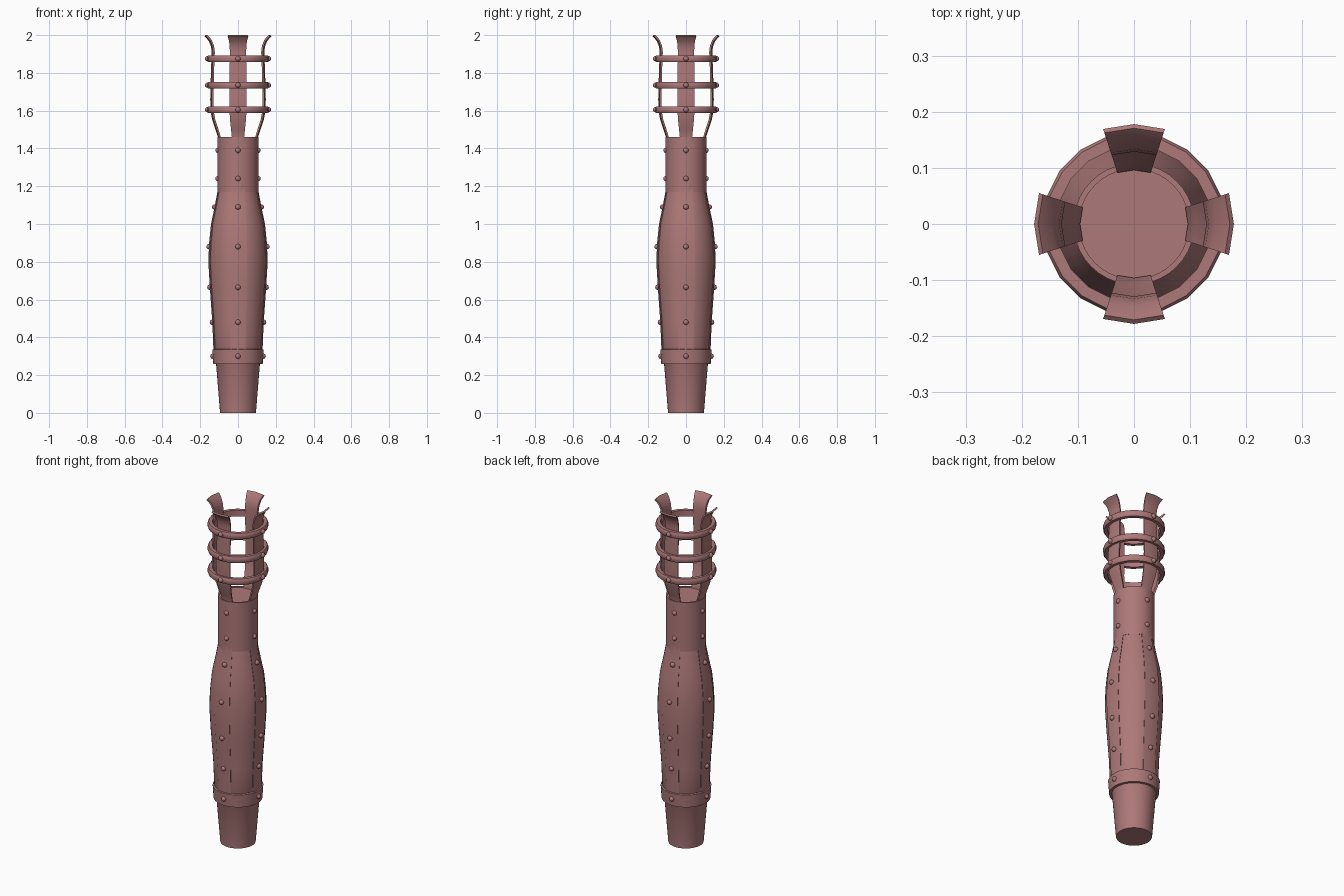
import bpy, bmesh, math
from mathutils import Vector

if "Cube" in bpy.data.objects:
    bpy.data.objects.remove(bpy.data.objects["Cube"])

mat = bpy.data.materials.new("reddish_metal")
mat.diffuse_color = (0.42, 0.19, 0.19, 1)
mat.use_nodes = True
mat.node_tree.nodes["Principled BSDF"].inputs["Base Color"].default_value = mat.diffuse_color


def finish(name, bm, angle=35):
    bmesh.ops.recalc_face_normals(bm, faces=bm.faces)
    me = bpy.data.meshes.new(name)
    bm.to_mesh(me)
    bm.free()
    ob = bpy.data.objects.new(name, me)
    bpy.context.collection.objects.link(ob)
    me.materials.append(mat)
    bpy.ops.object.select_all(action='DESELECT')
    ob.select_set(True)
    bpy.context.view_layer.objects.active = ob
    bpy.ops.object.shade_smooth_by_angle(angle=math.radians(angle))
    return ob


def lathe(name, profile, sides, closed=False):
    # closed: profile is a loop (ring); otherwise both ends are capped
    bm = bmesh.new()
    rows = [[bm.verts.new((r * math.cos(2 * math.pi * i / sides),
                           r * math.sin(2 * math.pi * i / sides), z))
             for i in range(sides)] for r, z in profile]
    pairs = list(zip(rows, rows[1:]))
    if closed:
        pairs.append((rows[-1], rows[0]))
    else:
        bm.faces.new(rows[0])
        bm.faces.new(rows[-1])
    for a, b in pairs:
        for i in range(sides):
            j = (i + 1) % sides
            bm.faces.new((a[i], a[j], b[j], b[i]))
    return finish(name, bm)


# Outer radius of the straps by height, from lower collar to flared tips
strap = [(.128, .28), (.136, .48), (.149, .66), (.157, .80), (.153, .90),
         (.143, 1.0), (.124, 1.09), (.109, 1.17), (.106, 1.25), (.106, 1.46),
         (.119, 1.50), (.136, 1.55), (.146, 1.60), (.147, 1.66), (.145, 1.75),
         (.142, 1.84), (.139, 1.91), (.143, 1.94), (.155, 1.97), (.178, 1.994)]


def radius_at(z):
    for (r0, z0), (r1, z1) in zip(strap, strap[1:]):
        if z0 <= z <= z1:
            return r0 + (r1 - r0) * (z - z0) / (z1 - z0)


# Handle core
body = [(.095, 0), (.116, .26)] + [(r - .003, z) for r, z in strap[:8]] + [(.1, 1.2), (.1, 1.455)]
lathe("handle", body, 40)

# Collars
lathe("lower_collar", [(.11, .26), (.131, .26), (.136, .335), (.12, .34)], 40, True)
lathe("upper_collar", [(.098, 1.17), (.108, 1.17), (.108, 1.46), (.098, 1.46)], 40, True)

# Four long straps, each two facets wide
step = math.radians(18)
for k, side in enumerate(("right", "back", "left", "front")):
    bm = bmesh.new()
    # inner side is the outer profile offset along its normal
    inner = []
    for i, (r, z) in enumerate(strap):
        a, b = strap[max(i - 1, 0)], strap[min(i + 1, len(strap) - 1)]
        t = Vector((b[0] - a[0], b[1] - a[1])).normalized()
        inner.append((r - .01 * t.y, z + .01 * t.x))
    loop = strap + inner[::-1]
    cols = [[bm.verts.new((r * math.cos(k * math.pi / 2 + s * step),
                           r * math.sin(k * math.pi / 2 + s * step), min(z, 2)))
             for r, z in loop] for s in (-1, 0, 1)]
    n, m = len(loop), len(strap)
    for a, b in zip(cols, cols[1:]):
        for i in range(n):
            j = (i + 1) % n
            bm.faces.new((a[i], a[j], b[j], b[i]))
    for c in (cols[0], cols[2]):
        for i in range(m - 1):
            bm.faces.new((c[i], c[i + 1], c[n - 2 - i], c[n - 1 - i]))
    finish(side + "_strap", bm, 30)

# Cage rings
rings = (1.605, 1.735, 1.875)
for i, z in enumerate(rings):
    lathe(f"cage_ring_{i + 1}", [(.138, z - .018), (.158, z - .018), (.163, z - .01),
                                 (.163, z + .01), (.158, z + .018), (.138, z + .018)], 20, True)

# Rivets down the middle of each strap
bm = bmesh.new()
for z in (.3, .48, .665, .88, 1.09, 1.24, 1.39) + rings:
    r = .161 if z in rings else .133 if z == .3 else radius_at(z)
    for k in range(4):
        a = k * math.pi / 2
        geo = bmesh.ops.create_uvsphere(bm, u_segments=12, v_segments=8, radius=.014)
        bmesh.ops.translate(bm, verts=geo["verts"], vec=(r * math.cos(a), r * math.sin(a), z))
finish("rivets", bm, 60)
